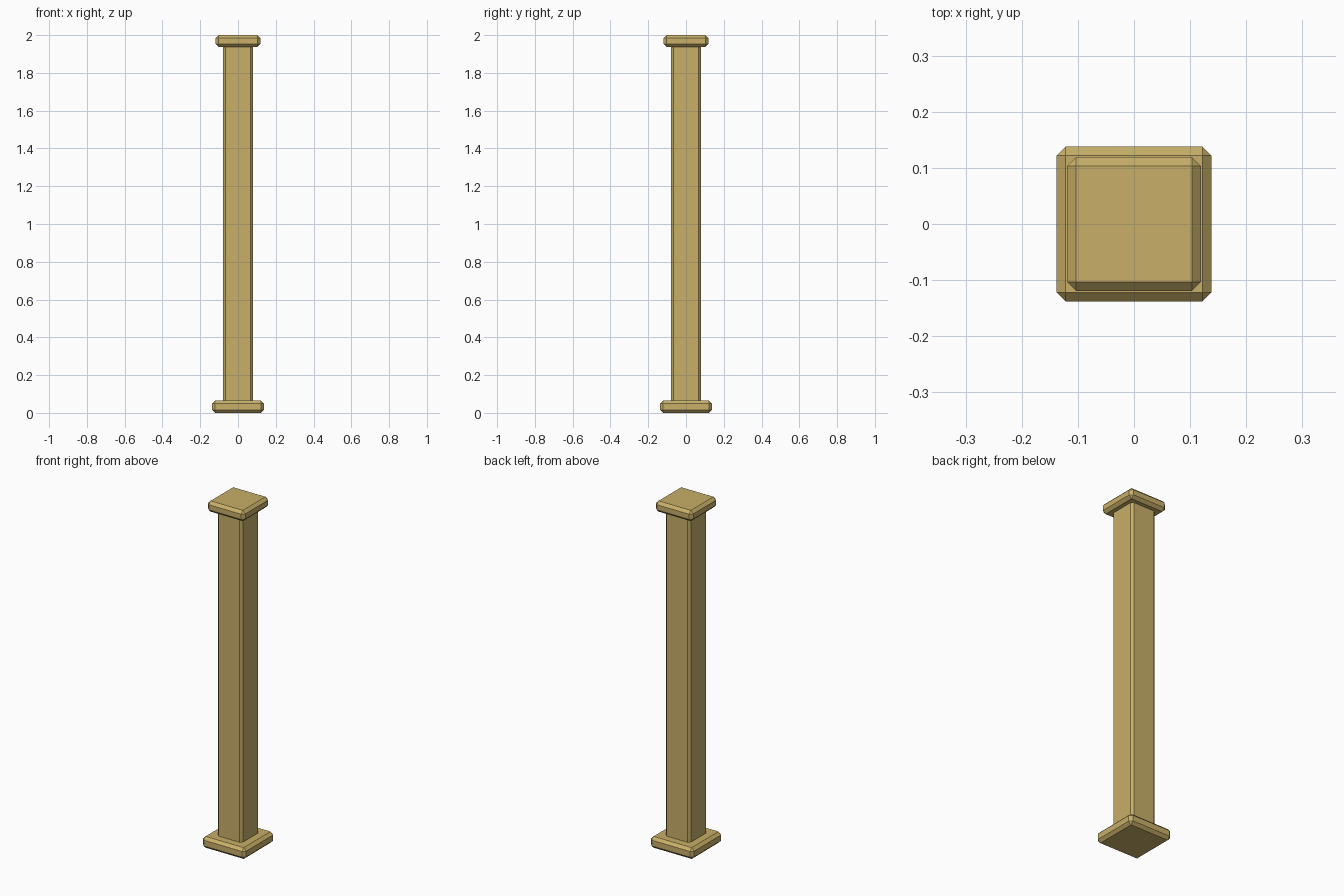
import bpy
import bmesh

cube = bpy.data.objects.get("Cube")
if cube:
    bpy.data.objects.remove(cube, do_unlink=True)

# Sandy stone colour
SAND = (0.58, 0.43, 0.14, 1.0)
sand = bpy.data.materials.new("sand_stone")
sand.use_nodes = True
sand.diffuse_color = SAND
sand.node_tree.nodes["Principled BSDF"].inputs["Base Color"].default_value = SAND


def chamfered_block(name, half_width, bottom, top, chamfer):
    """Square block with a single flat chamfer on every edge."""
    bm = bmesh.new()
    bmesh.ops.create_cube(bm, size=1)
    for v in bm.verts:
        v.co.x *= 2 * half_width
        v.co.y *= 2 * half_width
        v.co.z = top if v.co.z > 0 else bottom
    bmesh.ops.bevel(bm, geom=bm.edges[:], offset=chamfer, segments=1,
                    affect='EDGES')
    mesh = bpy.data.meshes.new(name)
    bm.to_mesh(mesh)
    bm.free()
    mesh.materials.append(sand)
    obj = bpy.data.objects.new(name, mesh)
    bpy.context.collection.objects.link(obj)
    return obj


# Foot slab, tall shaft running into both slabs, and top slab
chamfered_block("base_slab", 0.138, 0, 0.065, 0.016)
chamfered_block("shaft", 0.08, 0.03, 1.97, 0.013)
chamfered_block("cap_slab", 0.119, 1.938, 2, 0.016)
